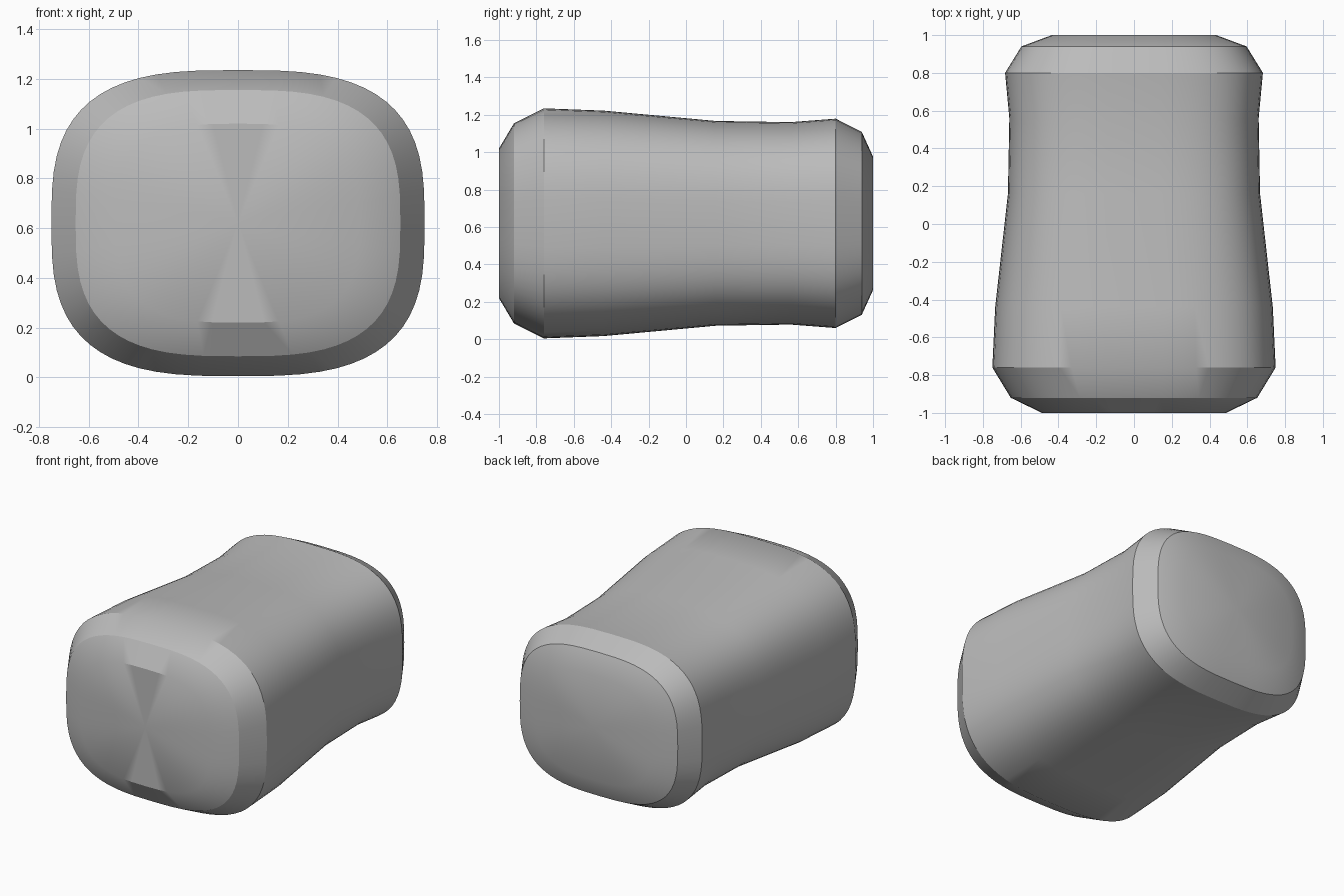
import bpy, bmesh, math

cube = bpy.data.objects.get("Cube")
if cube:
    bpy.data.objects.remove(cube, do_unlink=True)

SIDES = 64
HALF_W, HALF_H, MID_Z = 0.75, 0.615, 0.62
# (position along the length, scale of the cross-section)
STATIONS = [(-1, 0.65), (-0.92, 0.87), (-0.76, 1), (-0.44, 0.98), (0.16, 0.89),
            (0.56, 0.88), (0.8, 0.91), (0.94, 0.795), (1, 0.58)]


def rounded(v):
    """Signed power that squares off the ellipse."""
    return math.copysign(abs(v) ** (2 / 3), v)


def ring(bm, y, scale):
    angles = [2 * math.pi * i / SIDES for i in range(SIDES)]
    return [bm.verts.new((HALF_W * scale * rounded(math.cos(a)), y,
                          MID_Z + HALF_H * scale * rounded(math.sin(a)))) for a in angles]


# Body: cross-sections joined along the length, closed by a fan at each end
bm = bmesh.new()
rings = [ring(bm, y, s) for y, s in STATIONS]
for a, b in zip(rings, rings[1:]):
    for i in range(SIDES):
        j = (i + 1) % SIDES
        bm.faces.new((a[i], a[j], b[j], b[i]))
for end, (y, _) in ((rings[0], STATIONS[0]), (rings[-1], STATIONS[-1])):
    centre = bm.verts.new((0, y, MID_Z))
    for i in range(SIDES):
        bm.faces.new((end[i], end[(i + 1) % SIDES], centre))
bmesh.ops.recalc_face_normals(bm, faces=bm.faces)

mesh = bpy.data.meshes.new("rounded_body")
bm.to_mesh(mesh)
bm.free()
body = bpy.data.objects.new("rounded_body", mesh)
bpy.context.collection.objects.link(body)

# Plain grey surface
grey = bpy.data.materials.new("plain_grey")
grey.use_nodes = True
colour = (0.5, 0.5, 0.5, 1)
grey.diffuse_color = colour
grey.node_tree.nodes["Principled BSDF"].inputs["Base Color"].default_value = colour
mesh.materials.append(grey)

# Smooth shading with creases at the bevelled ends
bpy.ops.object.select_all(action='DESELECT')
body.select_set(True)
bpy.context.view_layer.objects.active = body
bpy.ops.object.shade_smooth_by_angle(angle=math.radians(30))
